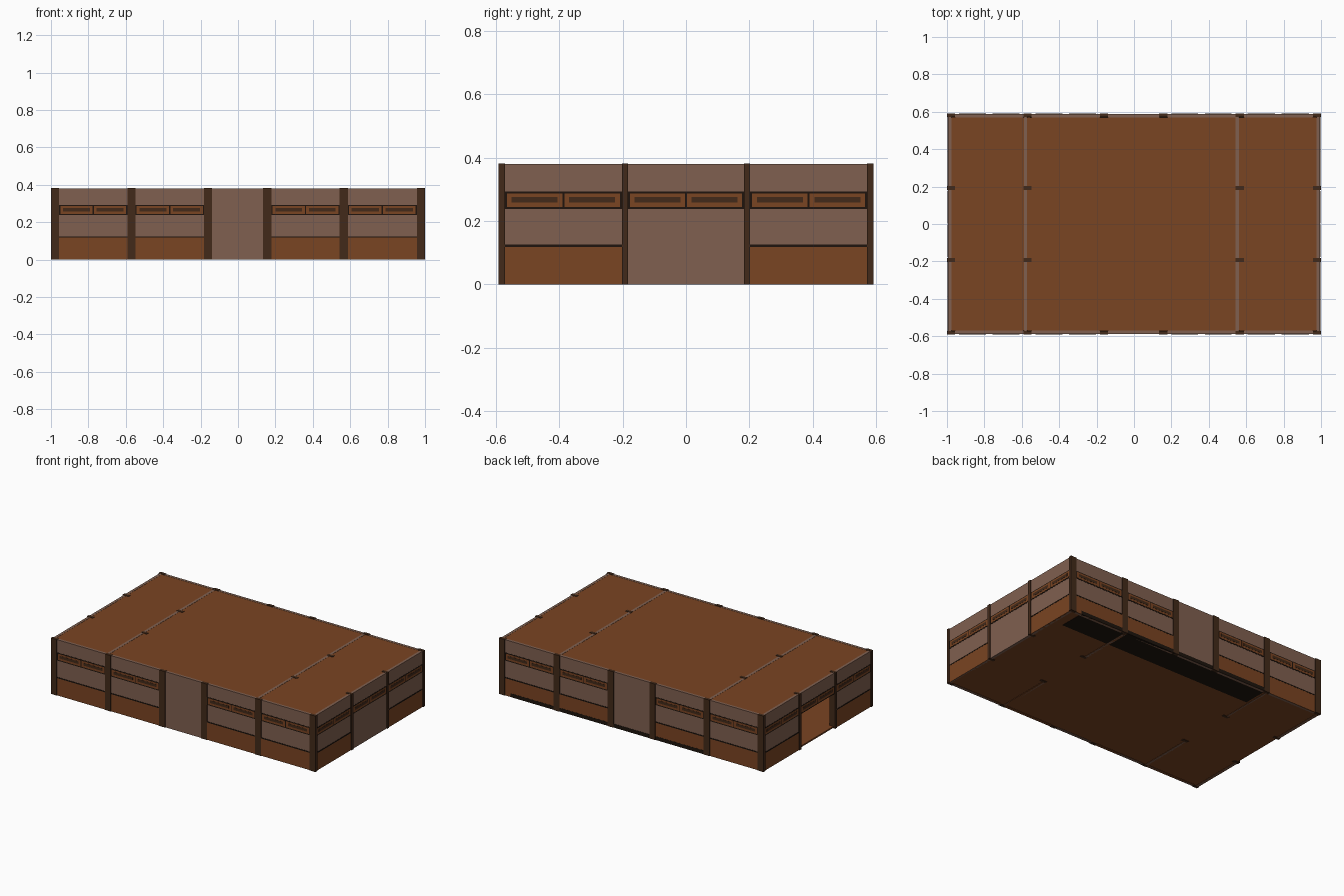
import bpy, bmesh, math
from mathutils import Matrix, Vector

if "Cube" in bpy.data.objects:
    bpy.data.objects.remove(bpy.data.objects["Cube"])

COLORS = {
    "wood": (0.195, 0.058, 0.016, 1),
    "plaster": (0.216, 0.117, 0.08, 1),
    "post": (0.055, 0.023, 0.010, 1),
    "black": (0.013, 0.007, 0.004, 1),
}
MATS = {}
for key, col in COLORS.items():
    MATS[key] = bpy.data.materials.new(key)
    MATS[key].diffuse_color = col

parts = {}  # object name -> (bmesh, material key)


def box(name, mat, lo, hi, m=Matrix()):
    """Add an axis aligned box, moved by m, to the named part."""
    bm = parts.setdefault(name, (bmesh.new(), mat))[0]
    lo, hi = Vector(lo), Vector(hi)
    size = hi - lo
    t = Matrix.Translation((lo + hi) / 2) @ Matrix.Diagonal((*size, 1))
    bmesh.ops.create_cube(bm, size=1, matrix=m @ t)


H = 0.38         # wall height
HX, HY = 1.0, 0.592
PX, PY = 0.044, 0.02   # post section


def bay(side, m, u0, u1, d, frieze=True, wainscot=True, opening=False):
    """One wall bay from u0 to u1; outer plaster face at -d, looking along -y."""
    t = 0.018
    box(side + "_plaster", "plaster", (u0, -d, 0.24 if opening else 0), (u1, -d + t, H), m)
    if wainscot:
        box(side + "_wainscot", "wood", (u0, -d - 0.001, 0), (u1, -d + t + 0.001, 0.118), m)
        box(side + "_rail", "black", (u0, -d - 0.002, 0.118), (u1, -d + t + 0.002, 0.125), m)
    if frieze:
        box(side + "_frieze_frame", "black", (u0, -d - 0.001, 0.238), (u1, -d + t + 0.001, 0.293), m)
        g = 0.006
        half = (u1 - u0 - 3 * g) / 2
        for i in range(2):
            a = u0 + g + i * (half + g)
            box(side + "_frieze_panel", "wood", (a, -d - 0.002, 0.245), (a + half, -d + t + 0.002, 0.287), m)
            box(side + "_frieze_slot", "post", (a + 0.015, -d - 0.003, 0.258),
                (a + half - 0.015, -d + t + 0.003, 0.276), m)


# Front and back walls
XS = [-0.978, -0.57, -0.16, 0.157, 0.565, 0.978]
for side, sgn in (("front", 1), ("back", -1)):
    m = Matrix() if sgn == 1 else Matrix.Rotation(math.pi, 4, "Z")
    edges = sorted(sgn * x for x in XS)
    for i in range(5):
        mid = i == 2
        bay(side + "_wall", m, edges[i] + PX / 2, edges[i + 1] - PX / 2,
            HY - 0.005, frieze=not mid, wainscot=not mid)

# Right and left walls, the left one with an open doorway
YS = [-HY + PY / 2, -0.193, 0.193, HY - PY / 2]
for side, ang in (("right", math.pi / 2), ("left", -math.pi / 2)):
    m = Matrix.Rotation(ang, 4, "Z")
    for i in range(3):
        bay(side + "_wall", m, YS[i] + PY / 2, YS[i + 1] - PY / 2, HX - 0.006,
            wainscot=i != 1, opening=(i == 1 and side == "left"))

# Inner partitions with a central doorway
for side, x in (("left_partition", -0.58), ("right_partition", 0.553)):
    m = Matrix.Translation((x, 0, 0)) @ Matrix.Rotation(math.pi / 2, 4, "Z")
    for i in range(3):
        bay(side, m, YS[i] + PY / 2, YS[i + 1] - PY / 2, 0.009,
            wainscot=i != 1, opening=i == 1)

# Posts
for x in XS:
    for y in (YS[0], YS[3]):
        cx = math.copysign(HX - PX / 2, x) if abs(x) > 0.9 else x
        box("outer_posts", "post", (cx - PX / 2, y - PY / 2, 0), (cx + PX / 2, y + PY / 2, H + 0.002))
for x in (XS[0], XS[1], XS[4], XS[5]):
    for y in YS[1:3]:
        box("side_posts", "post", (x - PX / 2, y - PY / 2, 0), (x + PX / 2, y + PY / 2, H + 0.002))

# Ceiling and floor boards
box("ceiling", "wood", (-0.976, -0.569, 0.37), (0.976, 0.569, 0.379))
box("floor", "wood", (-0.985, -0.58, 0.002), (0.985, 0.58, 0.012))
# Dark sill strip under the back wall
box("back_sill", "black", (-0.555, 0.41, 0), (0.915, 0.589, 0.025))

for name, (bm, mat) in parts.items():
    me = bpy.data.meshes.new(name)
    bm.to_mesh(me)
    bm.free()
    me.materials.append(MATS[mat])
    bpy.context.collection.objects.link(bpy.data.objects.new(name, me))

for m in bpy.data.materials:
    if m.users and not m.is_grease_pencil:
        m.use_nodes = True
        m.node_tree.nodes["Principled BSDF"].inputs["Base Color"].default_value = m.diffuse_color
